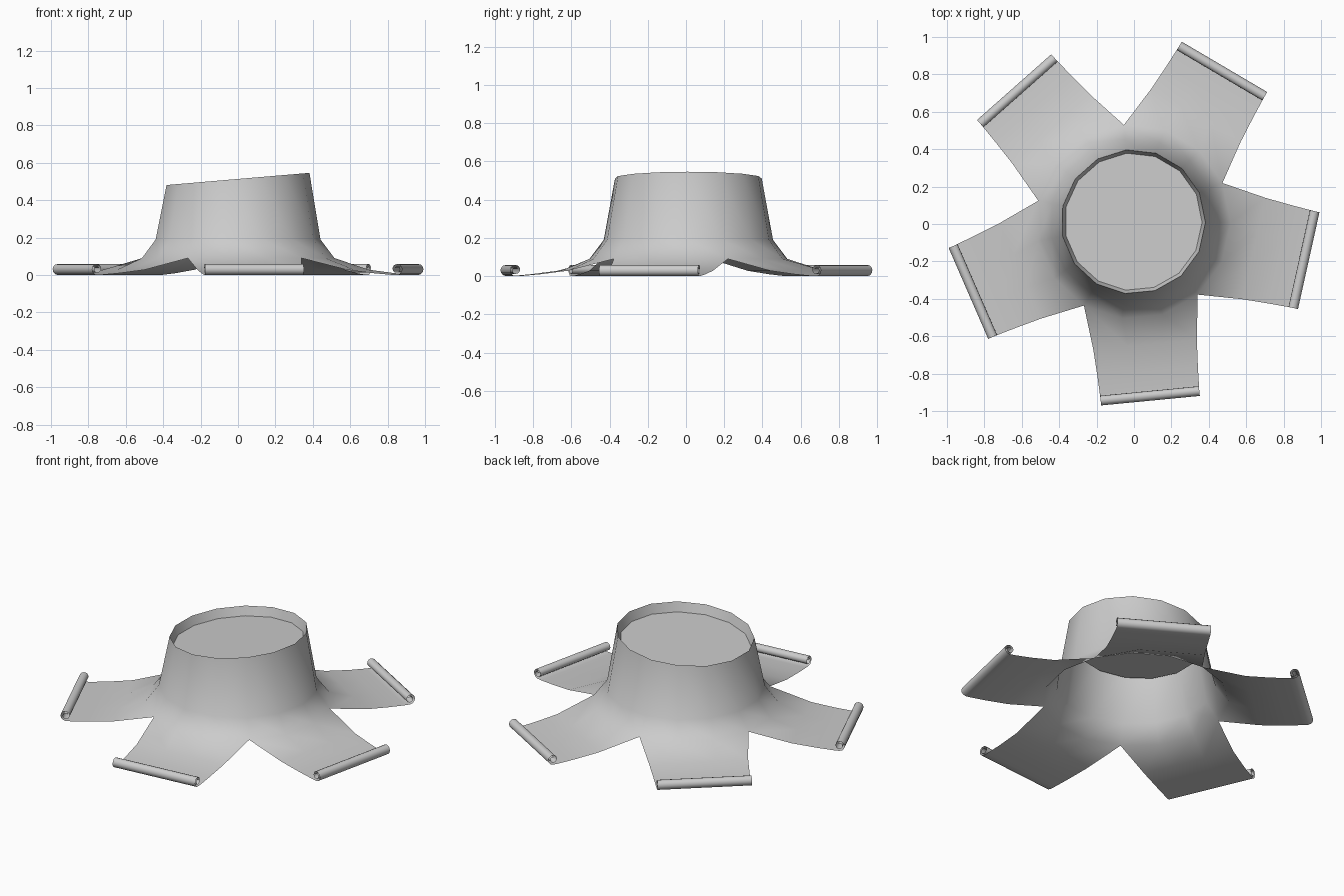
import bpy, bmesh, math

if "Cube" in bpy.data.objects:
    bpy.data.objects.remove(bpy.data.objects["Cube"])

CX, CY = -0.004, 0.012
N = 15                       # three wall columns per flap
START = math.radians(23.5)   # angle of the first notch


def ring(bm, r, zf):
    out = []
    for i in range(N):
        a = START + i * 2 * math.pi / N
        x, y = r * math.cos(a), r * math.sin(a)
        out.append(bm.verts.new((x + CX, y + CY, zf(x))))
    return out


def finish(bm, name, recalc=True):
    if recalc:
        bmesh.ops.recalc_face_normals(bm, faces=bm.faces)
    me = bpy.data.meshes.new(name)
    bm.to_mesh(me)
    bm.free()
    ob = bpy.data.objects.new(name, me)
    bpy.context.collection.objects.link(ob)
    bpy.ops.object.select_all(action='DESELECT')
    ob.select_set(True)
    bpy.context.view_layer.objects.active = ob
    bpy.ops.object.shade_smooth_by_angle(angle=math.radians(40))
    return ob


def slope(h):
    return lambda x: h + 0.085 * x


# flared wall with slanted rim
bm = bmesh.new()
rings = [ring(bm, 0.386, slope(0.513)),
         ring(bm, 0.445, lambda x: 0.19),
         ring(bm, 0.52, lambda x: 0.09)]
for a, b in zip(rings, rings[1:]):
    for i in range(N):
        j = (i + 1) % N
        bm.faces.new((a[i], b[i], b[j], a[j]))

# flap profile (distance, half width, height) followed by the curled end
profile = [(0.66, 0.278, 0.028), (0.80, 0.27, 0.010), (0.90, 0.266, 0.001)]
STEPS = 20
for k in range(STEPS + 1):
    t = math.radians(-90 + k * 30)
    r = 0.032 - 0.020 * k / STEPS
    profile.append((0.932 + r * math.cos(t), 0.265, 0.032 + r * math.sin(t)))

# five flaps growing from the wall's lower ring
for f in range(5):
    mid = START + math.radians(36 + 72 * f)
    c, s = math.cos(mid), math.sin(mid)
    prev = [rings[-1][(3 * f + i) % N] for i in range(4)]
    for d, w, z in profile:
        row = []
        for i in range(4):
            l = w * (-1 + 2 * i / 3)
            row.append(bm.verts.new((d * c - l * s + CX, d * s + l * c + CY, z)))
        for i in range(3):
            bm.faces.new((prev[i], row[i], row[i + 1], prev[i + 1]))
        prev = row
finish(bm, "flared_wall_with_flaps", recalc=False)

# recessed lid inside the rim
bm = bmesh.new()
top = ring(bm, 0.386, slope(0.513))
low = ring(bm, 0.368, slope(0.458))
for i in range(N):
    j = (i + 1) % N
    bm.faces.new((top[i], top[j], low[j], low[i]))
bm.faces.new(low)
finish(bm, "recessed_lid", recalc=False)
